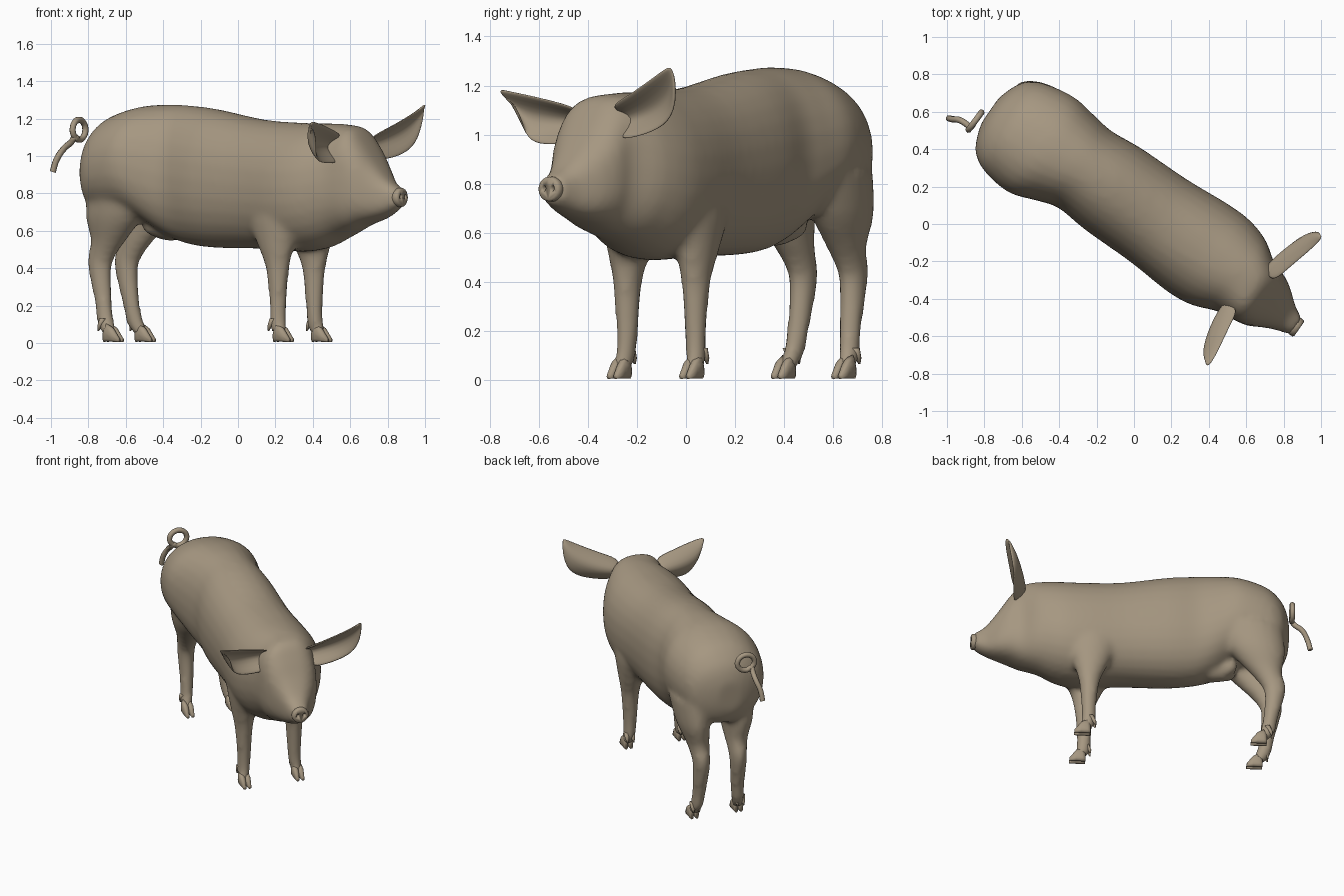
import bpy, bmesh
from math import sin, cos, pi, copysign
from mathutils import Vector

old = bpy.data.objects.get("Cube")
if old:
    bpy.data.objects.remove(old, do_unlink=True)

skin = bpy.data.materials.new("tan_skin")
skin.use_nodes = True
skin.diffuse_color = (0.38, 0.31, 0.22, 1)
skin.node_tree.nodes["Principled BSDF"].inputs["Base Color"].default_value = skin.diffuse_color


def place(s, t, z):
    """Animal space (s forward, t to its left) to world space."""
    return Vector((.82 * s + .57 * t, -.57 * s + .82 * t, z))


def ring(c, a, b, n=20, power=1.0):
    """Rounded ring around c, spanned by the half axes a and b."""
    pts = []
    for i in range(n):
        ang = 2 * pi * i / n
        u, v = (copysign(abs(f) ** power, f) for f in (cos(ang), sin(ang)))
        pts.append(place(*(Vector(c) + Vector(a) * u + Vector(b) * v)))
    return pts


def flow(rows, steps=4):
    """Smooth in-between rows (Catmull-Rom) through a table of sections."""
    out = []
    for i in range(len(rows) - 1):
        four = [rows[max(0, min(len(rows) - 1, i + k))] for k in (-1, 0, 1, 2)]
        for f in (k / steps for k in range(steps)):
            out.append([b + f / 2 * (c - a + f * (2 * a - 5 * b + 4 * c - d
                                                  + f * (3 * (b - c) + d - a)))
                        for a, b, c, d in zip(*four)])
    return out + [rows[-1]]


def loft(bm, rings):
    loops = [[bm.verts.new(p) for p in r] for r in rings]
    for lo, hi in zip(loops, loops[1:]):
        for i in range(len(lo)):
            j = (i + 1) % len(lo)
            bm.faces.new((lo[i], lo[j], hi[j], hi[i]))
    bm.faces.new(loops[0])
    bm.faces.new(loops[-1])


def ball(bm, c, r):
    loft(bm, [ring((c[0] + r[0] * sin(a), c[1], c[2]), (0, r[1] * cos(a), 0),
                   (0, 0, r[2] * cos(a)), 12)
              for a in (k * pi / 10 for k in (-4.8, -4, -2, 0, 2, 4, 4.8))])


def finish(name, bm):
    bmesh.ops.recalc_face_normals(bm, faces=bm.faces)
    mesh = bpy.data.meshes.new(name)
    bm.to_mesh(mesh)
    bm.free()
    for p in mesh.polygons:
        p.use_smooth = True
    mesh.materials.append(skin)
    ob = bpy.data.objects.new(name, mesh)
    bpy.context.collection.objects.link(ob)
    return ob


# Trunk and head: position, top, bottom, half width, centre offset
TRUNK = [(-.98, 1.0, .80, .08, .06), (-.955, 1.08, .73, .16, .06),
         (-.91, 1.145, .69, .235, .06), (-.82, 1.215, .68, .285, .06),
         (-.65, 1.265, .67, .31, .065), (-.5, 1.275, .58, .275, .08),
         (-.38, 1.27, .53, .25, .09), (-.2, 1.25, .508, .265, .09),
         (.1, 1.195, .503, .268, .09), (.35, 1.178, .487, .285, .09),
         (.5, 1.175, .505, .275, .095), (.63, 1.17, .56, .23, .1),
         (.74, 1.15, .605, .185, .07), (.81, 1.07, .635, .168, .068),
         (.88, .965, .655, .13, .068), (.96, .87, .685, .08, .053),
         (1.03, .83, .725, .055, .043)]
bm = bmesh.new()
loft(bm, [ring((s, t, (hi + lo) / 2), (0, w, 0), (0, 0, (hi - lo) / 2), 28,
               .92 - .2 * max(0, min(1, (s - .6) * 7)))
          for s, hi, lo, w, t in flow(TRUNK)])

# Legs: position, side offset, height, half length, half width
HIND = [(-.79, .15, .04, .042, .036), (-.83, .14, .1, .05, .04),
        (-.85, .13, .2, .048, .044), (-.88, .125, .38, .064, .053),
        (-.87, .125, .46, .08, .058), (-.82, .13, .55, .105, .073),
        (-.77, .145, .68, .175, .103), (-.71, .14, .85, .22, .13)]
FORE = [(.34, .18, .04, .042, .036), (.315, .175, .1, .048, .04),
        (.313, .17, .2, .047, .045), (.31, .17, .4, .067, .057),
        (.3, .17, .53, .112, .077), (.295, .17, .7, .17, .095),
        (.32, .15, .85, .15, .08)]
for leg in (HIND, FORE):
    for side in (-1, 1):
        loft(bm, [ring((s, .095 + side * o, z), (a, 0, 0), (0, b, 0))
                  for s, o, z, a, b in flow(leg, 3)])

# Udder under the groin
ball(bm, (-.5, .09, .62), (.14, .08, .08))
for side in (-1, 1):
    ball(bm, (-.59, .09 + side * .045, .625), (.06, .045, .055))

body = finish("body_and_legs", bm)
remesh = body.modifiers.new("blend", "REMESH")
remesh.mode = "VOXEL"
remesh.voxel_size = .018
remesh.use_smooth_shade = True
relax = body.modifiers.new("relax", "SMOOTH")
relax.factor = .5
relax.iterations = 10

# Cloven hooves with dewclaws at the back
for name, leg in (("hind", HIND), ("front", FORE)):
    for side, label in ((-1, "right"), (1, "left")):
        bm = bmesh.new()
        s, t = leg[0][0], .095 + side * leg[0][1]
        for toe in (-1, 1):
            c = t + toe * .017
            loft(bm, [ring((s + ds, c, .005 + h / 2), (0, w, 0), (0, 0, h / 2), 10, .8)
                      for ds, h, w in ((-.035, .06, .012), (-.015, .1, .019),
                                       (.025, .075, .02), (.066, .02, .01))])
            loft(bm, [ring((s - back, c + toe * .003, z), (r, 0, 0), (0, r, 0), 8)
                      for back, z, r in ((.04, .13, .018), (.06, .09, .013),
                                         (.068, .065, .004))])
        finish(f"{name}_hoof_{label}", bm)

# Snout disc with two nostrils cut into it
bm = bmesh.new()
loft(bm, [ring((s, .043, .778), (0, w, 0), (0, 0, w * .95), 20)
          for s, w in ((.99, .046), (1.02, .054), (1.04, .053), (1.047, .044))])
snout = finish("snout", bm)
bm = bmesh.new()
for side in (-1, 1):
    ball(bm, (1.05, .043 + side * .021, .782), (.025, .01, .013))
nostrils = finish("nostril_cutter", bm)
nostrils.hide_render = True
nostrils.hide_set(True)
cut = snout.modifiers.new("nostrils", "BOOLEAN")
cut.operation = "DIFFERENCE"
cut.object = nostrils

# Ears: cupped strips of upper edge, hollow back and lower edge
EAR = [((.79, .09, 1.11), (.68, .15, 1.07), (.79, .14, .98)),
       ((.815, .2, 1.155), (.69, .24, 1.085), (.80, .22, .98)),
       ((.85, .33, 1.215), (.73, .34, 1.125), (.81, .37, 1.015)),
       ((.868, .41, 1.255), (.785, .43, 1.19), (.82, .455, 1.08)),
       ((.868, .46, 1.28), (.85, .465, 1.265), (.845, .47, 1.22))]
for side, label in ((1, "left"), (-1, "right")):
    bm = bmesh.new()
    rows = []
    for row in EAR:
        # The head turns, so the right ear sits further back, lower and folded
        pts = [(s, .06 + o, z) if side > 0 else
               (s - .06 - .1 * o, .06 - o * fold, z - .45 * o * o)
               for (s, o, z), fold in zip(row, (1, 1, .8))]
        rows.append([bm.verts.new(place(*p)) for p in pts])
    for r, q in zip(rows, rows[1:]):
        for i in (0, 1):
            bm.faces.new((r[i], r[i + 1], q[i + 1], q[i]))
    ear = finish(f"ear_{label}", bm)
    thick = ear.modifiers.new("thickness", "SOLIDIFY")
    thick.thickness = .022
    thick.offset = 0
    rounding = ear.modifiers.new("rounding", "SUBSURF")
    rounding.levels = rounding.render_levels = 2

# Curly tail: a hanging strand that rises into one loop
path = [(-.99, .565, .915), (-.97, .56, .98), (-.93, .555, 1.04), (-.89, .53, 1.075)]
for k in range(13):
    a = -2.3 + 2 * pi * k / 12
    path.append((-.85 + .034 * cos(a), .55 + .046 * cos(a), 1.14 + .053 * sin(a)))
curve = bpy.data.curves.new("tail", "CURVE")
curve.dimensions = "3D"
curve.bevel_depth = .017
curve.bevel_resolution = 2
curve.resolution_u = 4
curve.use_fill_caps = True
spline = curve.splines.new("BEZIER")
spline.bezier_points.add(len(path) - 1)
for bp, p in zip(spline.bezier_points, path):
    bp.co = p
    bp.handle_left_type = bp.handle_right_type = "AUTO"
curve.materials.append(skin)
bpy.context.collection.objects.link(bpy.data.objects.new("tail", curve))
